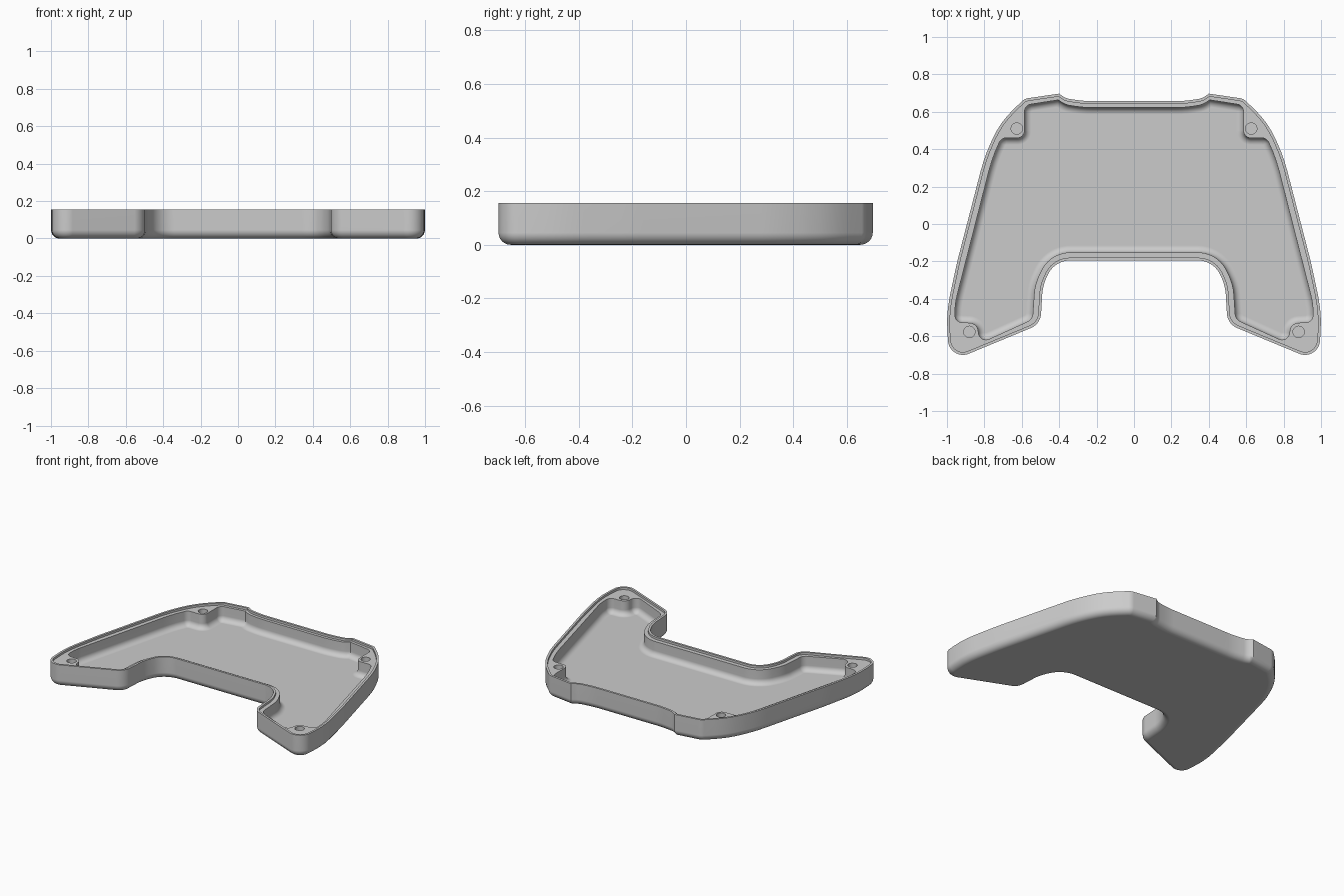
import bpy
import bmesh
import math
from mathutils import Vector

old = bpy.data.objects.get("Cube")
if old:
    bpy.data.objects.remove(old, do_unlink=True)

HEIGHT, SHELF, FLOOR = 0.155, 0.14, 0.04
OUTER_FILLET, INNER_FILLET = 0.045, 0.037
LIP = 0.015

# Corners of the half outlines, front centre to back centre: x, y, corner radius
OUTER = [(0.425, -0.195, 0.13), (0.488, -0.33, 0.25), (0.5, -0.535, 0.09),
         (0.986, -0.736, 0.08), (1.005, -0.48, 0.7), (0.945, -0.2, 2.0),
         (0.8, 0.36, 0.9), (0.715, 0.545, 0.5), (0.585, 0.67, 0.06),
         (0.4, 0.697, 0), (0.365, 0.672, 0.08), (0.27, 0.657, 0.6)]
CAVITY = [(0.447, -0.152, 0.17), (0.53, -0.32, 0.28), (0.543, -0.51, 0.05),
          (0.825, -0.638, 0.04), (0.838, -0.53, 0.048), (0.957, -0.525, 0.04),
          (0.958, -0.43, 0.4), (0.756, 0.36, 0.85), (0.709, 0.46, 0.04),
          (0.585, 0.46, 0.04), (0.585, 0.635, 0.04), (0.405, 0.663, 0),
          (0.365, 0.637, 0.1), (0.27, 0.622, 0.6)]
SCREWS = [(0.627, 0.51), (0.88, -0.577)]


def rounded_outline(corners):
    """Round each corner by its radius, then mirror the half across x = 0."""
    half = []
    for i, (x, y, r) in enumerate(corners):
        p = Vector((x, y))
        prev = Vector(corners[i - 1][:2]) if i else Vector((0, y))
        last = i == len(corners) - 1
        nxt = Vector((0, y)) if last else Vector(corners[i + 1][:2])
        a, b = (prev - p).normalized(), (nxt - p).normalized()
        turn = math.pi - a.angle(b)
        if r == 0:
            half.append(p)
            continue
        reach = r * math.tan(turn / 2)
        centre = p + (a + b).normalized() * (r / math.cos(turn / 2))
        start = p + a * reach - centre
        sign = 1 if (-a).cross(b) > 0 else -1
        steps = max(3, math.ceil(turn / math.radians(7)))
        for k in range(steps + 1):
            t = sign * turn * k / steps
            c, s = math.cos(t), math.sin(t)
            half.append(centre + Vector((c * start.x - s * start.y,
                                         s * start.x + c * start.y)))
    return half + [Vector((-p.x, p.y)) for p in reversed(half)]


def inset(points, d):
    """Move a counter-clockwise outline inward by d with mitred corners."""
    result = []
    for i, p in enumerate(points):
        a = (p - points[i - 1]).normalized()
        b = (points[(i + 1) % len(points)] - p).normalized()
        n1, n2 = Vector((-a.y, a.x)), Vector((-b.y, b.x))
        result.append(p + (n1 + n2) * (d / (1 + n1.dot(n2))))
    return result


bm = bmesh.new()


def ring(points, z):
    return [bm.verts.new((p.x, p.y, z)) for p in points]


def bridge(r1, r2):
    for i in range(len(r1)):
        j = (i + 1) % len(r1)
        bm.faces.new((r1[i], r1[j], r2[j], r2[i]))


def loft(points, levels):
    rings = [ring(inset(points, d), z) for d, z in levels]
    for r1, r2 in zip(rings, rings[1:]):
        bridge(r1, r2)
    return rings


def fillet(radius, base, steps=6):
    """Levels of a quarter round from the wall down to the base."""
    angles = [math.pi / 2 * k / steps for k in range(steps + 1)]
    return [(radius * (1 - math.cos(t)), base + radius * (1 - math.sin(t)))
            for t in angles]


# Outer wall with rounded bottom, rim and lip step
outer = rounded_outline(OUTER)
shell = loft(outer, [(LIP, SHELF), (LIP, HEIGHT), (0, HEIGHT)]
             + fillet(OUTER_FILLET, 0))
bm.faces.new(shell[-1])

# Inner pocket, stepping around the screw bosses
pocket = loft(rounded_outline(CAVITY), [(0, SHELF)] + fillet(INNER_FILLET, FLOOR))
bm.faces.new(pocket[-1])

# Screw holes in the bosses
borders = [shell[0], pocket[0]]
for x, y in SCREWS:
    for side in (1, -1):
        circle = [Vector((side * x + 0.031 * math.cos(k * math.tau / 12),
                          y + 0.031 * math.sin(k * math.tau / 12)))
                  for k in range(12)]
        hole = loft(circle, [(0, SHELF), (0, 0.05)])
        bm.faces.new(hole[-1])
        borders.append(hole[0])

# Shelf between the lip, the pocket and the screw holes
edges = [bm.edges.get((r[i - 1], r[i])) for r in borders for i in range(len(r))]
bmesh.ops.triangle_fill(bm, edges=edges, use_beauty=True, use_dissolve=False)
bmesh.ops.recalc_face_normals(bm, faces=bm.faces)

mesh = bpy.data.meshes.new("shell_tray")
bm.to_mesh(mesh)
bm.free()
tray = bpy.data.objects.new("shell_tray", mesh)
bpy.context.collection.objects.link(tray)

# Plain grey plastic
grey = bpy.data.materials.new("grey_plastic")
grey.use_nodes = True
colour = (0.6, 0.6, 0.6, 1)
grey.diffuse_color = colour
grey.node_tree.nodes["Principled BSDF"].inputs["Base Color"].default_value = colour
mesh.materials.append(grey)

# Smooth curves, crisp edges, flat floor and base
bpy.context.view_layer.objects.active = tray
tray.select_set(True)
bpy.ops.object.shade_smooth_by_angle(angle=math.radians(35))
weighted = tray.modifiers.new("flat_normals", 'WEIGHTED_NORMAL')
weighted.keep_sharp = True
